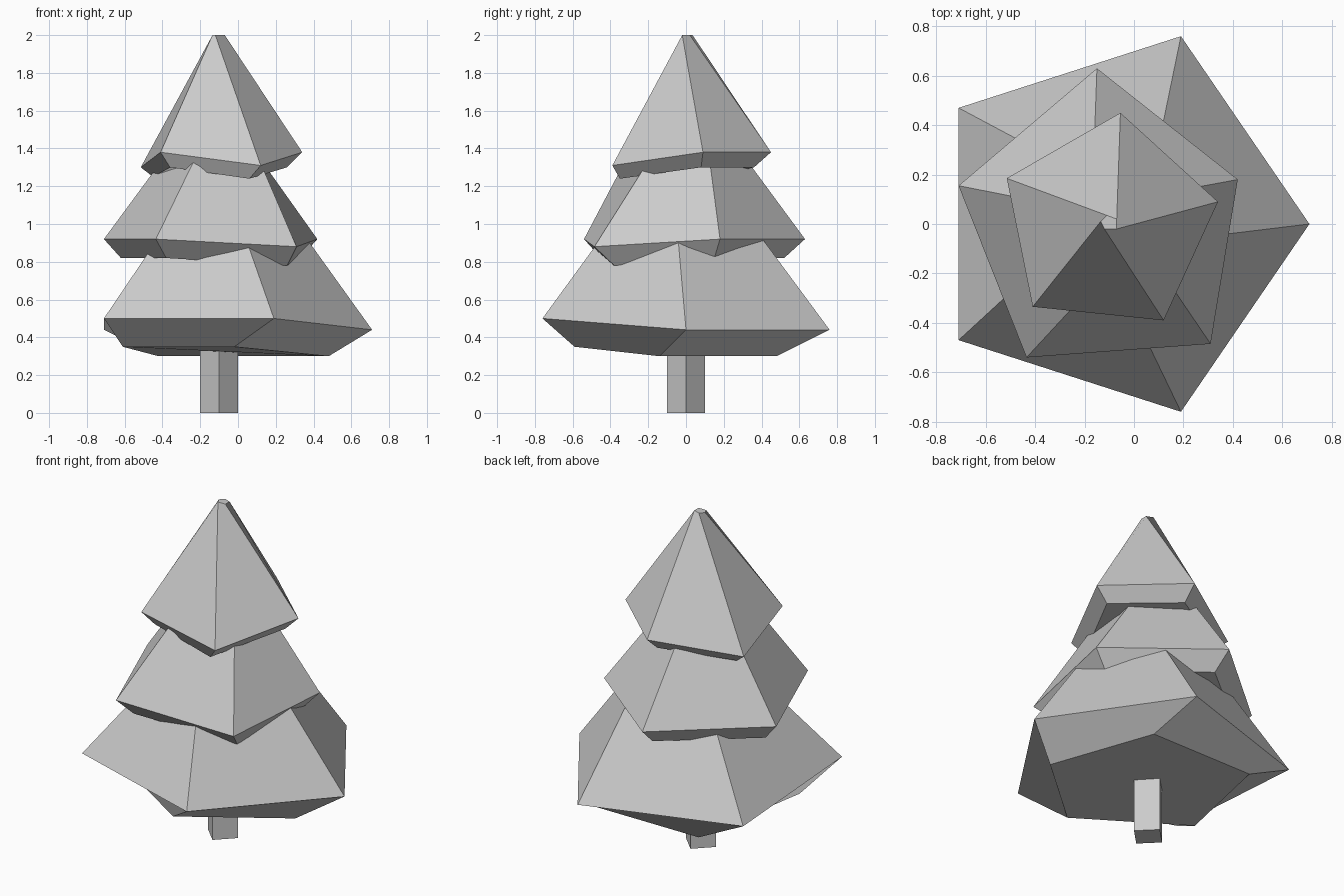
import bpy, bmesh
from mathutils import Vector

if "Cube" in bpy.data.objects:
    bpy.data.objects.remove(bpy.data.objects["Cube"])


def make_object(name, bm):
    bmesh.ops.recalc_face_normals(bm, faces=bm.faces[:])
    mesh = bpy.data.meshes.new(name)
    bm.to_mesh(mesh)
    bm.free()
    obj = bpy.data.objects.new(name, mesh)
    bpy.context.collection.objects.link(obj)
    return obj


def loft(name, rings):
    """Skin a stack of same-sized rings, bottom to top, and cap both ends."""
    bm = bmesh.new()
    loops = [[bm.verts.new(p) for p in ring] for ring in rings]
    for low, high in zip(loops, loops[1:]):
        n = len(low)
        for i in range(n):
            j = (i + 1) % n
            bm.faces.new((low[i], low[j], high[j], high[i]))
    bm.faces.new(loops[0][::-1])
    bm.faces.new(loops[-1])
    return make_object(name, bm)


def extend(rim, upper, f):
    """Continue the side edges past the visible part, into the tier above."""
    return [Vector(a).lerp(Vector(b), f) for a, b in zip(rim, upper)]


# Trunk: a four-sided post standing on a corner
loft("trunk", [[(-0.1 + 0.1 * c, 0.1 * s, z)
                for c, s in ((1, 0), (0, 1), (-1, 0), (0, -1))]
               for z in (0, 0.45)])

# Lower branches: underside, rim and tapering shoulder
rim = [(.71, 0, .44), (.19, .76, .44), (-.71, .47, .44), (-.71, -.47, .5), (.19, -.76, .5)]
under = [(.48, -.14, .30), (.26, .48, .30), (-.42, .48, .30), (-.61, -.21, .35), (-.02, -.59, .35)]
upper = [(.38, -.04, .9), (.12, .42, .9), (-.41, .31, .9), (-.46, -.24, .87), (.06, -.49, .87)]
loft("lower_branches", [under, rim, extend(rim, upper, 1.2)])

# Middle branches
rim = [(.42, .18, .92), (-.15, .63, .92), (-.71, .155, .92), (-.435, -.54, .92), (.31, -.485, .88)]
under = [(.33, .15, .82), (-.14, .52, .82), (-.62, .13, .82), (-.38, -.45, .82), (.26, -.38, .78)]
upper = [(.15, .13, 1.3), (-.16, .35, 1.3), (-.43, .10, 1.3), (-.25, -.34, 1.3), (.13, -.22, 1.3)]
loft("middle_branches", [under, rim, extend(rim, upper, 1.2)])

# Top branches, ending in a tiny flat tip
rim = [(.34, .09, 1.38), (-.055, .45, 1.38), (-.515, .185, 1.3), (-.41, -.335, 1.38), (.12, -.39, 1.31)]
under = [(.26, .08, 1.3), (-.06, .36, 1.3), (-.45, .16, 1.25), (-.36, -.28, 1.3), (.06, -.35, 1.24)]
tip = [(-.07, -.02, 2), (-.07, .02, 2), (-.11, .035, 2), (-.135, .01, 2), (-.12, -.02, 2)]
loft("top_branches", [under, rim, tip])
